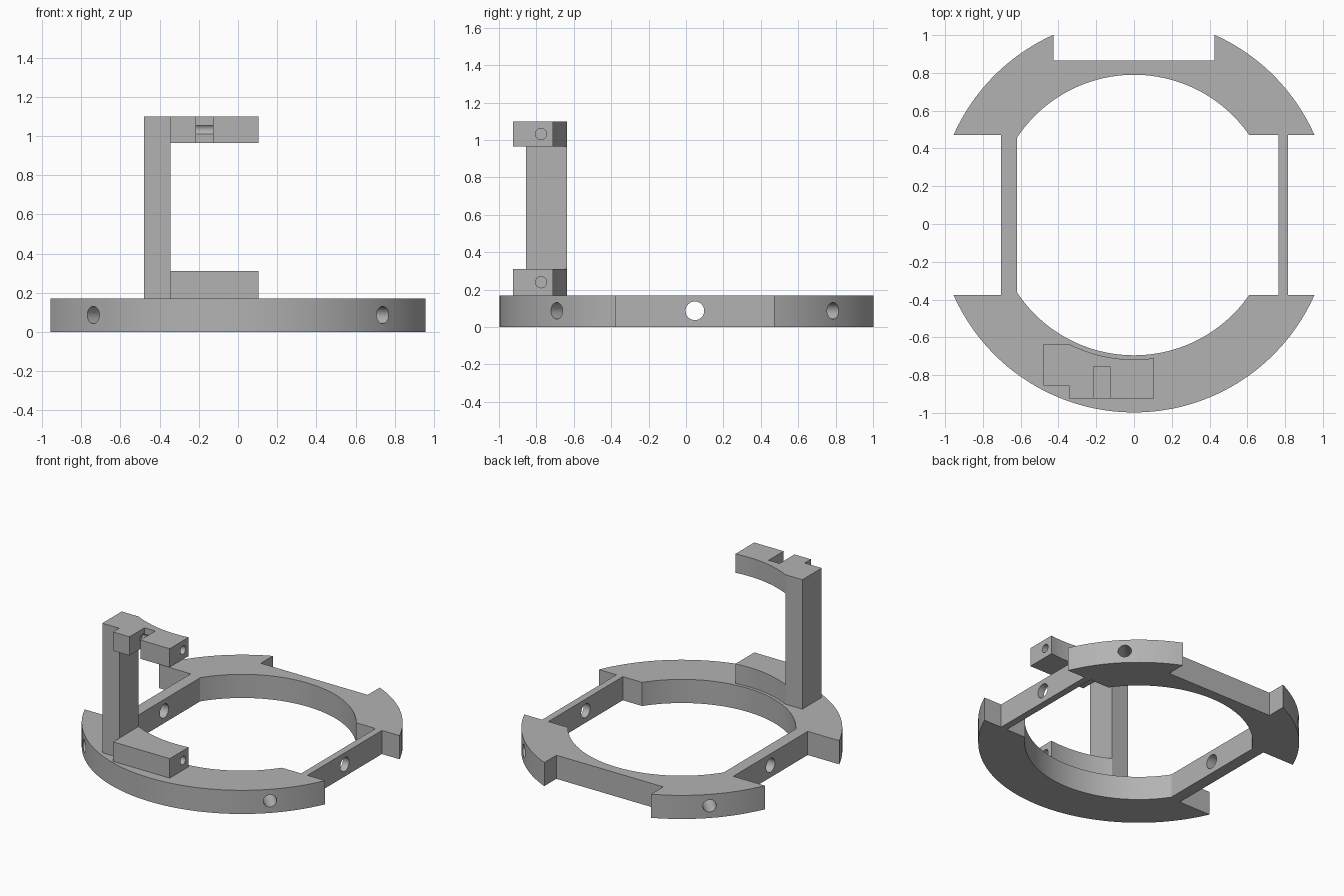
import bpy, bmesh
from math import cos, sin, sqrt, pi, atan2, radians
from mathutils import Vector, Matrix

cube = bpy.data.objects.get("Cube")
if cube:
    bpy.data.objects.remove(cube, do_unlink=True)

# One flat grey for everything
grey = bpy.data.materials.new("plain grey")
grey.use_nodes = True
GREY = (0.45, 0.45, 0.45, 1)
grey.diffuse_color = GREY
grey.node_tree.nodes["Principled BSDF"].inputs["Base Color"].default_value = GREY

CY = 0.0475                      # ring centre in y
R_OUT, R_IN, R_ARM = 1.045, 0.7425, 0.765
Y0, Y1 = -0.375, 0.47            # side openings
THICK, MID = 0.17, 0.087


def arc(r, a0, a1, n):
    """Points on a circle around the ring centre."""
    return [(r * cos(a0 + (a1 - a0) * i / n), CY + r * sin(a0 + (a1 - a0) * i / n))
            for i in range(n + 1)]


def at_y(r, y):
    return atan2(y - CY, sqrt(r * r - (y - CY) ** 2))


def at_x(r, x):
    return atan2(sqrt(r * r - x * x), x)


def finish(name, bm):
    bmesh.ops.recalc_face_normals(bm, faces=bm.faces)
    mesh = bpy.data.meshes.new(name)
    bm.to_mesh(mesh)
    bm.free()
    mesh.materials.append(grey)
    obj = bpy.data.objects.new(name, mesh)
    bpy.context.collection.objects.link(obj)
    return obj


def prism(name, outline, z0, z1):
    """Extrude a flat outline upward."""
    bm = bmesh.new()
    face = bm.faces.new([bm.verts.new((x, y, z0)) for x, y in outline])
    up = bmesh.ops.extrude_face_region(bm, geom=[face])["geom"]
    bmesh.ops.translate(bm, vec=(0, 0, z1 - z0),
                        verts=[v for v in up if isinstance(v, bmesh.types.BMVert)])
    return finish(name, bm)


def rod(name, start, end, r):
    """Cylinder between two points, used for drilling."""
    a, b = Vector(start), Vector(end)
    turn = (b - a).to_track_quat('Z', 'Y').to_matrix().to_4x4()
    bm = bmesh.new()
    bmesh.ops.create_cone(bm, cap_ends=True, segments=32, radius1=r, radius2=r,
                          depth=(b - a).length,
                          matrix=Matrix.Translation((a + b) / 2) @ turn)
    return finish(name, bm)


def cut(obj, cutters):
    """Subtract the cutters, then remove them."""
    bpy.context.view_layer.objects.active = obj
    for c in cutters:
        c.hide_render = True
        mod = obj.modifiers.new("cut", 'BOOLEAN')
        mod.operation, mod.solver, mod.object = 'DIFFERENCE', 'EXACT', c
        bpy.ops.object.modifier_apply(modifier=mod.name)
        bpy.data.objects.remove(c, do_unlink=True)


# Base ring: outer outline with side and back notches
top, low = at_y(R_OUT, Y1), at_y(R_OUT, Y0)
notch = at_x(R_OUT, 0.425)
outline = (arc(R_OUT, top, notch, 24) + [(0.425, 0.865), (-0.425, 0.865)]
           + arc(R_OUT, pi - notch, pi - top, 24)
           + [(-0.705, Y1), (-0.705, Y0)]
           + arc(R_OUT, pi - low, 2 * pi + low, 80)
           + [(0.815, Y0), (0.815, Y1)])
ring = prism("base_ring", outline, 0, THICK)

# Central opening: round, flat on one side, square pocket on the other
flat = at_x(R_IN, -0.62)
opening = (arc(R_IN, at_y(R_IN, Y1), flat, 60)
           + arc(R_IN, 2 * pi - flat, 2 * pi + at_y(R_IN, Y0), 60)
           + [(0.765, Y0), (0.765, Y1)])
cutters = [prism("opening_cutter", opening, -0.1, THICK + 0.1),
           rod("side_bar_drill", (-1.2, CY, MID), (1.2, CY, MID), 0.05)]

# Blind radial holes in the four corners
for k in range(4):
    d = Vector((cos(pi / 4 + k * pi / 2), sin(pi / 4 + k * pi / 2), 0))
    c = Vector((0, CY, MID))
    cutters.append(rod("corner_drill", c + d * 1.2, c + d * 0.85, 0.044))
cut(ring, cutters)

# Upright post
PX0, PX1, AX, FRONT, TOP = -0.48, -0.345, 0.105, -0.925, 1.1
post = prism("post", [(PX0, -0.855), (PX1, -0.855), (PX1, -0.635), (PX0, -0.635)],
             THICK, TOP)

# Arms with a curved back; the upper one has a nut slot
back = arc(R_ARM, 2 * pi - at_x(R_ARM, AX), 2 * pi - at_x(R_ARM, PX1), 24)
slot = [(-0.215, FRONT), (-0.215, -0.755), (-0.128, -0.755), (-0.128, FRONT)]
arms = []
for name, z0, z1, gap in (("lower_arm", THICK, 0.31, []),
                          ("upper_arm", 0.965, TOP, slot)):
    arm = prism(name, back + [(PX1, FRONT)] + gap + [(AX, FRONT)], z0, z1)
    z = (z0 + z1) / 2
    cut(arm, [rod("arm_drill", (0.2, -0.775, z), (-0.24, -0.775, z), 0.03)])
    arms.append(arm)

# Smooth the curved walls, keep edges sharp
bpy.ops.object.select_all(action='DESELECT')
for obj in [ring, post] + arms:
    obj.select_set(True)
bpy.context.view_layer.objects.active = ring
bpy.ops.object.shade_smooth_by_angle(angle=radians(30))
